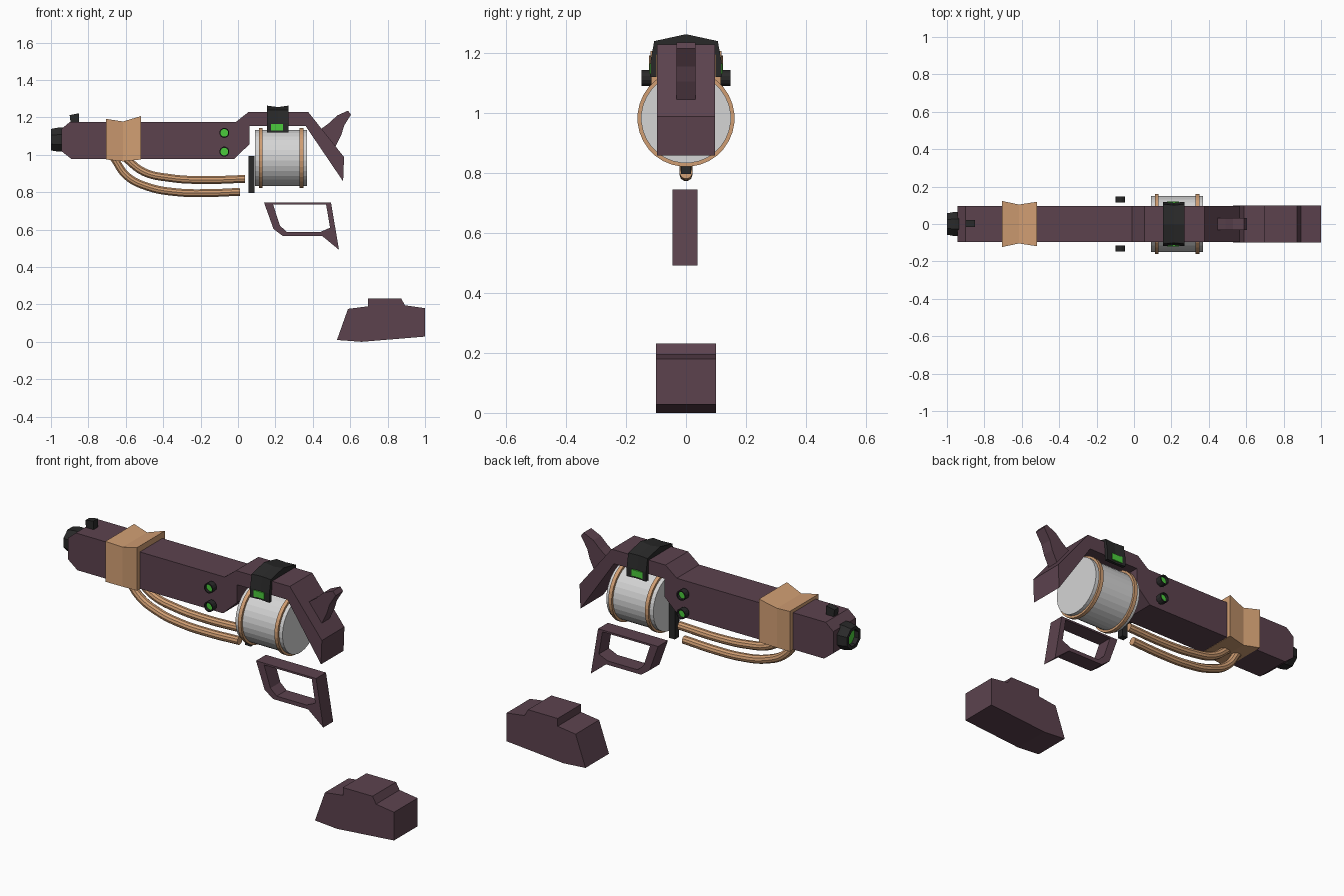
import bpy, bmesh, math

if "Cube" in bpy.data.objects:
    bpy.data.objects.remove(bpy.data.objects["Cube"])

def material(name, rgb):
    m = bpy.data.materials.new(name)
    m.diffuse_color = (*rgb, 1)
    m.use_nodes = True
    m.node_tree.nodes["Principled BSDF"].inputs["Base Color"].default_value = m.diffuse_color
    return m

PLUM = material("plum", (0.107, 0.055, 0.076))
TAN = material("tan", (0.63, 0.34, 0.17))
BLACK = material("black", (0.022, 0.022, 0.022))
GREEN = material("green", (0.07, 0.60, 0.045))
SILVER = material("silver", (0.66, 0.66, 0.66))

def loft(name, rings, mat, closed=False):
    """Skin a list of equal-length rings; cap the ends, or join last to first."""
    bm = bmesh.new()
    vs = [[bm.verts.new(p) for p in r] for r in rings]
    n = len(vs[0])
    pairs = list(zip(vs, vs[1:])) + ([(vs[-1], vs[0])] if closed else [])
    for a, b in pairs:
        for i in range(n):
            j = (i + 1) % n
            bm.faces.new((a[i], a[j], b[j], b[i]))
    if not closed:
        bm.faces.new(vs[0])
        bm.faces.new(vs[-1])
    bmesh.ops.recalc_face_normals(bm, faces=bm.faces)
    me = bpy.data.meshes.new(name)
    bm.to_mesh(me)
    bm.free()
    me.materials.append(mat)
    ob = bpy.data.objects.new(name, me)
    bpy.context.collection.objects.link(ob)
    return ob

def side_prism(name, profile, half, mat, y=0):
    """Extrude an (x, z) outline along y."""
    return loft(name, [[(x, y + s * half, z) for x, z in profile] for s in (-1, 1)], mat)

def box(name, x0, x1, y0, y1, z0, z1, mat):
    return loft(name, [[(x, y, z) for x, z in ((x0, z0), (x1, z0), (x1, z1), (x0, z1))]
                       for y in (y0, y1)], mat)

def circle(axis, pos, r, c, n):
    """Ring of n points around the x or y axis; c is the centre of the other two."""
    pts = []
    for i in range(n):
        a = 2 * math.pi * (i + 0.5) / n
        u, v = c[0] + r * math.cos(a), c[1] + r * math.sin(a)
        pts.append((pos, u, v) if axis == 'x' else (u, pos, v))
    return pts

def turned(name, axis, steps, c, n, mat, closed=False):
    """Turned part from (position, radius) steps."""
    return loft(name, [circle(axis, p, r, c, n) for p, r in steps], mat, closed)

# Barrel and frame in one outline
side_prism("frame", [
    (-0.945, 1.02), (-0.945, 1.137), (-0.90, 1.175), (-0.012, 1.175), (0.055, 1.228),
    (0.376, 1.228), (0.567, 0.988), (0.562, 0.858), (0.362, 1.153), (0.062, 1.153),
    (0.062, 1.057), (-0.022, 0.977), (-0.89, 0.977)], 0.096, PLUM)

# Hammer
side_prism("hammer", [
    (0.44, 1.135), (0.49, 1.172), (0.53, 1.21), (0.588, 1.236), (0.604, 1.215),
    (0.567, 1.155), (0.552, 1.105), (0.522, 1.045)], 0.032, PLUM)

# Muzzle tube with glowing core, and front sight
turned("muzzle", 'x', [(-0.93, 0.07), (-0.96, 0.07), (-1.0, 0.062), (-1.0, 0.044), (-0.93, 0.044)],
       (0, 1.081), 8, BLACK, True)
turned("muzzle_core", 'x', [(-0.975, 0.046), (-0.968, 0.046)], (0, 1.081), 8, GREEN)
side_prism("front_sight", [(-0.895, 1.17), (-0.90, 1.212), (-0.85, 1.222), (-0.85, 1.17)],
           0.018, BLACK, 0.003)

# Waisted clamp around the barrel
loft("barrel_clamp", [[(x, -h, lo), (x, h, lo), (x, h, hi), (x, -h, hi)]
     for x, h, lo, hi in ((-0.705, 0.123, 0.975, 1.192), (-0.615, 0.104, 0.965, 1.178),
                          (-0.518, 0.119, 0.975, 1.207))], TAN)

# Two hoses
def hose(name, pts):
    cu = bpy.data.curves.new(name, 'CURVE')
    cu.dimensions = '3D'
    cu.bevel_depth = 0.022
    cu.bevel_resolution = 3
    cu.resolution_u = 6
    cu.use_fill_caps = True
    sp = cu.splines.new('BEZIER')
    sp.bezier_points.add(len(pts) - 1)
    for b, (x, z) in zip(sp.bezier_points, pts):
        b.co = (x, 0, z)
        b.handle_left_type = b.handle_right_type = 'AUTO'
    cu.materials.append(TAN)
    ob = bpy.data.objects.new(name, cu)
    bpy.context.collection.objects.link(ob)
    bpy.ops.object.select_all(action='DESELECT')
    ob.select_set(True)
    bpy.context.view_layer.objects.active = ob
    bpy.ops.object.convert(target='MESH')
    bpy.ops.object.shade_smooth_by_angle()

hose("upper_hose", [(-0.605, 0.985), (-0.503, 0.908), (-0.364, 0.876), (-0.2, 0.865), (0.037, 0.871)])
hose("lower_hose", [(-0.665, 0.985), (-0.594, 0.886), (-0.48, 0.828), (-0.33, 0.800),
                    (-0.176, 0.795), (0.01, 0.802)])

# Drum, its two bands and the plate ahead of it
DRUM = (0, 0.983)
turned("drum", 'x', [(0.09, 0.15), (0.37, 0.15)], DRUM, 32, SILVER)
for i, x in enumerate((0.122, 0.34)):
    turned(f"drum_band_{i + 1}", 'x', [(x - 0.01, 0.162), (x + 0.01, 0.162),
           (x + 0.01, 0.145), (x - 0.01, 0.145)], DRUM, 32, TAN, True)
box("drum_plate", 0.055, 0.088, -0.017, 0.017, 0.797, 0.993, BLACK)

# Saddle strap over the frame, slightly waisted
def strap_ring(x, s, top):
    half = [(0.119 * s, 1.12), (0.119 * s, 1.17), (0.106 * s, 1.24), (0, top)]
    inner = [(0, 1.215), (0.097, 1.205), (0.099, 1.17), (0.099, 1.12)]
    right = half + inner
    left = [(-y, z) for y, z in inner[::-1][:-1]] + [(-y, z) for y, z in half[::-1][1:]]
    outer = half + [(-y, z) for y, z in half[-2::-1]]
    under = [(-y, z) for y, z in inner[::-1]] + inner[1:]
    return [(x, y, z) for y, z in outer + under]

loft("saddle_strap", [strap_ring(0.155, 1.0, 1.263), strap_ring(0.213, 0.95, 1.255),
                      strap_ring(0.27, 1.0, 1.263)], BLACK)

# Side lights: window plates on the strap, and two round lamps per side
for side, s in (("front", -1), ("back", 1)):
    box(f"strap_light_{side}", 0.176, 0.24, s * 0.112, s * 0.121, 1.13, 1.165, GREEN)
    for level, z in (("upper", 1.117), ("lower", 1.017)):
        c = (-0.073, z)
        turned(f"{level}_lamp_rim_{side}", 'y', [(s * 0.115, 0.027), (s * 0.148, 0.027),
               (s * 0.148, 0.021), (s * 0.115, 0.021)], c, 12, BLACK, True)
        turned(f"{level}_lamp_{side}", 'y', [(s * 0.126, 0.022), (s * 0.134, 0.022)], c, 12, GREEN)

# Trigger guard: an open loop
outer = [(0.139, 0.745), (0.497, 0.745), (0.54, 0.492), (0.45, 0.566), (0.24, 0.566), (0.19, 0.603)]
inner = [(0.187, 0.735), (0.471, 0.735), (0.492, 0.61), (0.44, 0.587), (0.262, 0.587), (0.225, 0.62)]
loft("trigger_guard", [[(x, y, z) for x, z in o] for o, y in
     ((outer, -0.045), (outer, 0.039), (inner, 0.039), (inner, -0.045))], PLUM, True)

# Stock piece at the bottom
side_prism("stock", [
    (0.529, 0.01), (0.588, 0.176), (0.695, 0.19), (0.695, 0.232), (0.872, 0.232),
    (0.893, 0.195), (1.0, 0.18), (1.0, 0.028), (0.66, 0.0)], 0.1, PLUM)
